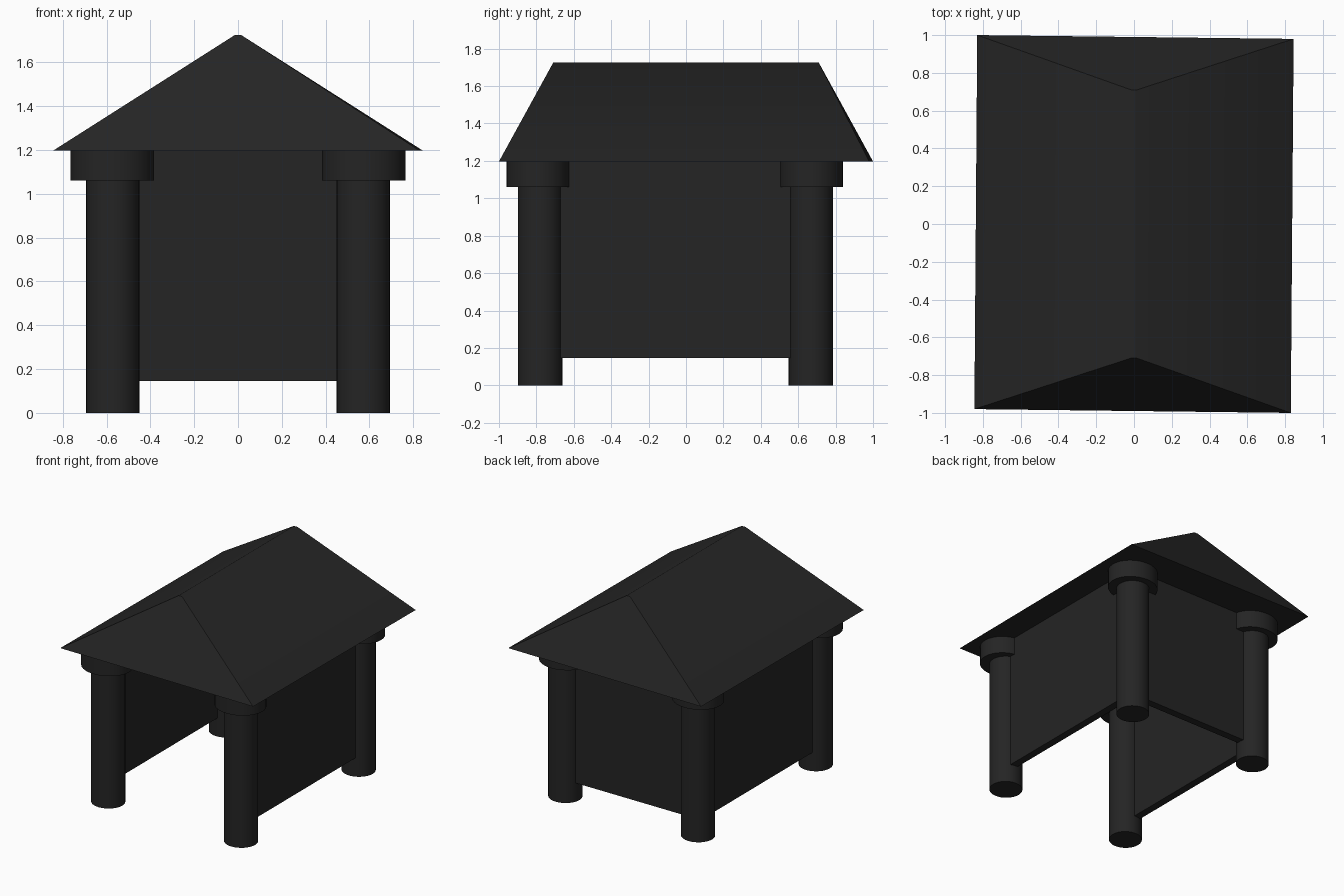
import bpy, bmesh, math

if "Cube" in bpy.data.objects:
    bpy.data.objects.remove(bpy.data.objects["Cube"])

dark = bpy.data.materials.new("dark_stone")
dark.diffuse_color = (0.018, 0.018, 0.018, 1)
dark.use_nodes = True
dark.node_tree.nodes["Principled BSDF"].inputs["Base Color"].default_value = dark.diffuse_color


def finish(ob, name, smooth=True):
    ob.name = name
    ob.data.materials.append(dark)
    if smooth:
        bpy.ops.object.select_all(action='DESELECT')
        ob.select_set(True)
        bpy.context.view_layer.objects.active = ob
        bpy.ops.object.shade_smooth_by_angle(angle=math.radians(35))


def drum(name, x, y, rx, ry, z0, z1):
    bpy.ops.mesh.primitive_cylinder_add(vertices=32, radius=1, depth=z1 - z0,
                                        location=(x, y, (z0 + z1) / 2))
    ob = bpy.context.object
    ob.scale = (rx, ry, 1)
    bpy.ops.object.transform_apply(location=False, rotation=False, scale=True)
    finish(ob, name)


def box(name, x0, x1, y0, y1, z0, z1):
    bpy.ops.mesh.primitive_cube_add(size=1, location=((x0 + x1) / 2, (y0 + y1) / 2, (z0 + z1) / 2))
    ob = bpy.context.object
    ob.scale = (x1 - x0, y1 - y0, z1 - z0)
    bpy.ops.object.transform_apply(location=False, rotation=False, scale=True)
    finish(ob, name, False)


EAVE, RIDGE = 1.197, 1.725

# four columns with wide capitals
for side, sx in (("left", -1), ("right", 1)):
    for end, y, cap_y in (("front", -0.78, -0.79), ("back", 0.668, 0.67)):
        drum(f"{end}_{side}_column", sx * 0.572, y, 0.122, 0.119, 0, 1.08)
        drum(f"{end}_{side}_capital", sx * 0.574, cap_y, 0.19, 0.17, 1.06, EAVE)

# side walls and back wall, open at the front
for side, sx in (("left", -1), ("right", 1)):
    a, b = sorted((sx * 0.56, sx * 0.62))
    box(f"{side}_wall", a, b, -0.76, 0.66, 0.145, EAVE)
box("back_wall", -0.56, 0.56, 0.645, 0.705, 0.145, EAVE)

# hipped roof with a narrow flat ridge, slightly skewed eaves and a closed underside
bm = bmesh.new()
eave = [bm.verts.new((x, y, EAVE)) for x, y in
        ((-0.845, -0.98), (0.83, -1.0), (0.845, 0.98), (-0.83, 1.0))]
ridge = [bm.verts.new((x, y, RIDGE)) for x, y in
         ((-0.015, -0.71), (0.015, -0.71), (0.015, 0.71), (-0.015, 0.71))]
for i in range(4):
    j = (i + 1) % 4
    bm.faces.new((eave[i], eave[j], ridge[j], ridge[i]))
bm.faces.new(ridge)
bm.faces.new(eave[::-1])
bmesh.ops.recalc_face_normals(bm, faces=bm.faces)
mesh = bpy.data.meshes.new("roof")
bm.to_mesh(mesh)
bm.free()
roof = bpy.data.objects.new("roof", mesh)
bpy.context.collection.objects.link(roof)
finish(roof, "roof")
